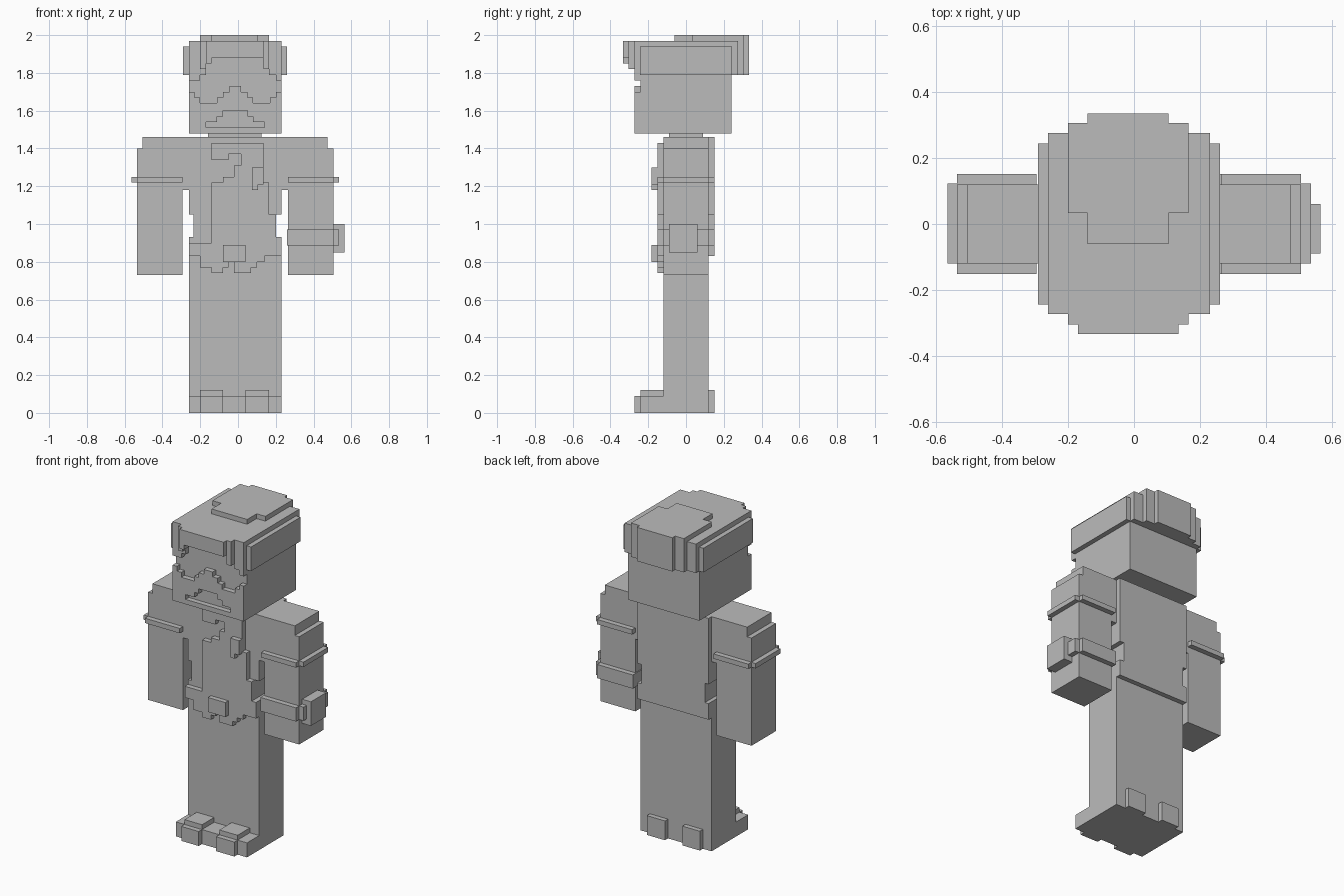
import bpy, bmesh

cube = bpy.data.objects.get("Cube")
if cube:
    bpy.data.objects.remove(cube, do_unlink=True)

grey = bpy.data.materials.new("plain grey")
GREY = (0.5, 0.5, 0.5, 1)
grey.diffuse_color = GREY
grey.use_nodes = True
next(n for n in grey.node_tree.nodes if n.type == 'BSDF_PRINCIPLED').inputs["Base Color"].default_value = GREY


def plate(name, outline, y0, y1):
    """Extrude an x-z outline from y0 to y1."""
    bm = bmesh.new()
    face = bm.faces.new([bm.verts.new((x, y0, z)) for x, z in outline])
    ext = bmesh.ops.extrude_face_region(bm, geom=[face])
    moved = [v for v in ext["geom"] if isinstance(v, bmesh.types.BMVert)]
    bmesh.ops.translate(bm, verts=moved, vec=(0, y1 - y0, 0))
    bmesh.ops.recalc_face_normals(bm, faces=bm.faces)
    mesh = bpy.data.meshes.new(name)
    bm.to_mesh(mesh)
    bm.free()
    mesh.materials.append(grey)
    obj = bpy.data.objects.new(name, mesh)
    bpy.context.collection.objects.link(obj)
    return obj


def box(name, x0, x1, y0, y1, z0, z1):
    return plate(name, [(x0, z0), (x1, z0), (x1, z1), (x0, z1)], y0, y1)


MID = -0.015            # body centre line
L, R = -0.26, 0.23      # body sides

# Legs and feet
box("legs", L, R, -0.12, 0.12, 0, 0.85)
box("shoe_base", L, R, -0.24, -0.12, 0, 0.09)
for side, x0, x1 in (("right", -0.20, -0.08), ("left", 0.04, 0.165)):
    box(side + "_toe_cap", x0, x1, -0.272, -0.24, 0, 0.09)
    box(side + "_shoe_top", x0, x1, -0.24, -0.12, 0.09, 0.12)
    box(side + "_heel", x0, x1, 0.12, 0.15, 0, 0.12)

# Torso, with a narrower waist
waist = [(L, 0.73), (R, 0.73), (R, 0.93), (0.20, 0.93), (0.20, 1.05), (R, 1.05),
         (R, 1.46), (L, 1.46), (L, 1.05), (-0.235, 1.05), (-0.235, 0.93), (L, 0.93)]
plate("torso", waist, -0.12, 0.12)
plate("jacket_back", [(x, max(z, 0.83)) for x, z in waist], 0.12, 0.15)
box("neck", -0.16, 0.125, -0.09, 0.09, 1.44, 1.50)

# Raised shirt front with ragged hem
plate("shirt_front", [
    (L, 0.90), (L, 0.83), (-0.20, 0.83), (-0.20, 0.77), (-0.14, 0.77), (-0.14, 0.74),
    (-0.08, 0.74), (-0.08, 0.77), (-0.05, 0.77), (-0.05, 0.80), (-0.02, 0.80),
    (-0.02, 0.74), (0.07, 0.74), (0.07, 0.77), (0.10, 0.77), (0.10, 0.80),
    (0.14, 0.80), (0.14, 0.83), (R, 0.83), (R, 0.93), (0.20, 0.93), (0.20, 1.05),
    (0.165, 1.05), (0.165, 1.22), (0.135, 1.22), (0.135, 1.43), (-0.14, 1.43),
    (-0.14, 1.34), (-0.05, 1.34), (-0.05, 1.37), (0.015, 1.37), (0.015, 1.31),
    (-0.02, 1.31), (-0.02, 1.25), (-0.08, 1.25), (-0.08, 1.22), (-0.14, 1.22),
    (-0.14, 0.90)], -0.152, -0.12)
box("belt_buckle", -0.08, 0.04, -0.182, -0.15, 0.80, 0.89)
plate("chest_badge", [(0.075, 1.18), (0.105, 1.18), (0.105, 1.21), (0.135, 1.21),
                      (0.135, 1.30), (0.075, 1.30)], -0.182, -0.15)

# Arms with sleeve bands
for side, s in (("right", -1), ("left", 1)):
    def X(d):
        return MID + s * d
    plate(side + "_arm", [
        (X(0.28), 0.73), (X(0.52), 0.73), (X(0.52), 1.40), (X(0.49), 1.40),
        (X(0.49), 1.46), (X(0.24), 1.46), (X(0.24), 1.18), (X(0.28), 1.18)], -0.12, 0.12)
    box(side + "_sleeve_band", X(0.28), X(0.52), -0.152, 0.152, 1.22, 1.25)
    box(side + "_sleeve_band_side", X(0.50), X(0.55), -0.12, 0.122, 1.22, 1.25)

# Watch on the left wrist
box("watch_strap", 0.26, 0.505, -0.152, 0.152, 0.885, 0.97)
box("watch_strap_side", 0.49, 0.535, -0.12, 0.122, 0.885, 0.97)
box("watch_face", 0.50, 0.565, -0.09, 0.06, 0.85, 1.0)

# Head and face relief
box("head", L, R, -0.24, 0.24, 1.48, 1.97)
plate("beard", [
    (L, 1.48), (R, 1.48), (R, 1.60), (0.05, 1.60), (0.05, 1.57), (0.08, 1.57),
    (0.08, 1.54), (0.14, 1.54), (0.14, 1.51), (-0.17, 1.51), (-0.17, 1.54),
    (-0.11, 1.54), (-0.11, 1.57), (-0.08, 1.57), (-0.08, 1.60), (L, 1.60)], -0.272, -0.24)
plate("cheeks_and_nose", [
    (L, 1.60), (R, 1.60), (R, 1.70), (0.20, 1.70), (0.20, 1.67), (0.17, 1.67), (0.17, 1.64),
    (0.08, 1.64), (0.08, 1.67), (0.05, 1.67), (0.05, 1.70), (0.015, 1.70), (0.015, 1.73),
    (-0.045, 1.73), (-0.045, 1.70), (-0.08, 1.70), (-0.08, 1.67), (-0.11, 1.67),
    (-0.11, 1.64), (-0.20, 1.64), (-0.20, 1.67), (-0.23, 1.67), (-0.23, 1.70), (L, 1.70)],
    -0.272, -0.24)

# Hat: side pads, stepped arched front, stepped back, crown
box("hat_sides", -0.29, 0.26, -0.243, 0.243, 1.79, 1.94)
plate("hat_front_inner", [
    (L, 1.97), (L, 1.76), (-0.20, 1.76), (-0.20, 1.79), (-0.17, 1.79), (-0.17, 1.85),
    (-0.14, 1.85), (-0.14, 1.88), (0.135, 1.88), (0.135, 1.85), (0.165, 1.85),
    (0.165, 1.79), (0.20, 1.79), (0.20, 1.76), (R, 1.76), (R, 1.97)], -0.272, -0.24)
plate("hat_front_middle", [
    (-0.20, 1.97), (-0.20, 1.82), (-0.17, 1.82), (-0.17, 1.85), (-0.14, 1.85),
    (-0.14, 1.88), (0.135, 1.88), (0.135, 1.82), (0.165, 1.82), (0.165, 1.97)], -0.304, -0.27)
plate("hat_front_outer", [
    (-0.17, 1.97), (-0.17, 1.85), (-0.14, 1.85), (-0.14, 1.88), (0.135, 1.88),
    (0.135, 1.97)], -0.333, -0.30)
box("hat_back_inner", L, R, 0.24, 0.275, 1.79, 1.97)
box("hat_back_middle", -0.20, 0.165, 0.27, 0.306, 1.79, 2.0)
box("hat_back_outer", -0.14, 0.105, 0.30, 0.334, 1.79, 2.0)
box("crown_wide", -0.20, 0.165, 0.033, 0.306, 1.96, 2.0)
box("crown_narrow", -0.14, 0.105, -0.06, 0.306, 1.96, 2.0)
